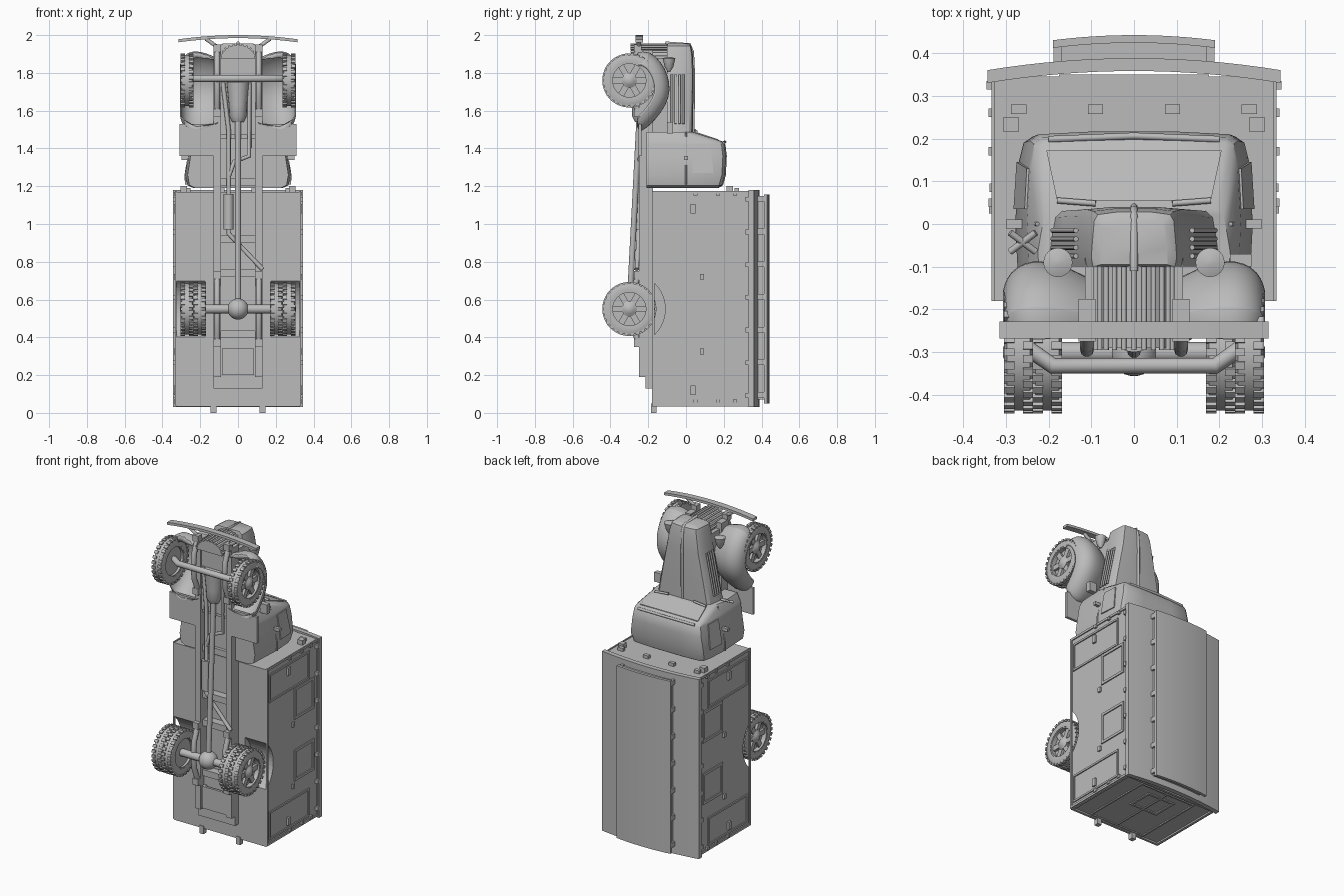
import bpy, bmesh
from math import pi, sin, cos, radians
from mathutils import Matrix, Vector

cube = bpy.data.objects.get("Cube")
if cube:
    bpy.data.objects.remove(cube)

paint = bpy.data.materials.new("plain_grey")
paint.use_nodes = True
GREY = (0.5, 0.5, 0.5, 1)
paint.diffuse_color = GREY
for node in paint.node_tree.nodes:
    if node.type == 'BSDF_PRINCIPLED':
        node.inputs["Base Color"].default_value = GREY


def link(name, data):
    obj = bpy.data.objects.new(name, data)
    data.materials.append(paint)
    bpy.context.scene.collection.objects.link(obj)
    return obj


def finish(name, bm, smooth=True):
    bmesh.ops.recalc_face_normals(bm, faces=bm.faces[:])
    mesh = bpy.data.meshes.new(name)
    bm.to_mesh(mesh)
    bm.free()
    if smooth:
        mesh.shade_smooth()
        mesh.set_sharp_from_angle(angle=radians(35))
    return link(name, mesh)


def loft(name, rings, wrap=False, smooth=True):
    """Skin closed rings of equal length; cap the ends unless wrapped."""
    bm = bmesh.new()
    rows = [[bm.verts.new(p) for p in ring] for ring in rings]
    n = len(rows[0])
    pairs = list(zip(rows, rows[1:])) + ([(rows[-1], rows[0])] if wrap else [])
    for a, b in pairs:
        for i in range(n):
            j = (i + 1) % n
            bm.faces.new((a[i], a[j], b[j], b[i]))
    if not wrap:
        bm.faces.new(rows[0])
        bm.faces.new(rows[-1])
    return finish(name, bm, smooth)


def lathe(name, profile, axis, centre, n=32, wrap=False):
    """Spin (distance along axis, radius) points about the x or z axis."""
    rings = []
    for a, r in profile:
        ring = []
        for k in range(n):
            c, s = r * cos(2 * pi * k / n), r * sin(2 * pi * k / n)
            p = (a, c, s) if axis == 'x' else (c, s, a)
            ring.append(Vector(centre) + Vector(p))
        rings.append(ring)
    return loft(name, rings, wrap)


def blocks(name, specs):
    """One mesh of boxes, each (centre, size, turn about x)."""
    bm = bmesh.new()
    for centre, size, turn in specs:
        m = Matrix.Translation(centre) @ Matrix.Rotation(turn, 4, 'X') @ Matrix.Diagonal((*size, 1))
        bmesh.ops.create_cube(bm, size=1, matrix=m)
    return finish(name, bm, False)


def span(x0, x1, y0, y1, z0, z1):
    return (((x0 + x1) / 2, (y0 + y1) / 2, (z0 + z1) / 2),
            (abs(x1 - x0), abs(y1 - y0), abs(z1 - z0)), 0)


def box(name, *limits):
    return blocks(name, [span(*limits)])


def tube(name, points, radius):
    curve = bpy.data.curves.new(name, 'CURVE')
    curve.dimensions = '3D'
    curve.bevel_depth, curve.bevel_resolution, curve.use_fill_caps = radius, 3, True
    spline = curve.splines.new('POLY')
    spline.points.add(len(points) - 1)
    for sp, p in zip(spline.points, points):
        sp.co = (*p, 1)
    return link(name, curve)


def frame(name, axis, at, u0, u1, v0, v1, t, d=.007):
    """Rectangular trim on a side wall (axis x) or end wall (axis z)."""
    bars = [(u0, u0 + t, v0, v1), (u1 - t, u1, v0, v1),
            (u0, u1, v0, v0 + t), (u0, u1, v1 - t, v1)]
    return blocks(name, [span(at, at + d, *b) if axis == 'x' else span(*b, at, at + d) for b in bars])


def section(z, w, top, bottom):
    """Rounded body cross-section."""
    half = [(w * .96, bottom), (w, min(0, top - .1)), (w * .97, top - .06),
            (w * .93, top - .015), (w * .85, top), (w * .4, top + .006)]
    return [(x, y, z) for x, y in half] + [(-x, y, z) for x, y in reversed(half)]


def arch(name, w, low, rise, thick, z0, z1):
    """Curved roof slab."""
    xs = [w * (k / 8 - 1) for k in range(17)]
    crown = [(x, low + rise * (1 - (x / w) ** 2)) for x in xs]
    outline = [(x, y + thick) for x, y in crown] + [(x, y) for x, y in reversed(crown)]
    return loft(name, [[(x, y, z) for x, y in outline] for z in (z0, z1)])


AXLE_Y, REAR_Z, FRONT_Z = -.30, .55, 1.76


def wheel(name, x, z, side):
    c = (x, AXLE_Y, z)
    lathe(name + "_tyre", [(-.032, .095), (-.034, .118), (-.027, .136), (.027, .136),
                           (.034, .118), (.032, .095)], 'x', c, 40, True)
    lugs = []
    for k in range(56):
        t = 2 * pi * k / 56
        lugs.append(((x + (.022 if k % 2 else -.022), AXLE_Y + .136 * cos(t), z + .136 * sin(t)),
                     (.024, .014, .018), t))
    blocks(name + "_tread", lugs)
    lathe(name + "_rim", [(side * a, r) for a, r in
          ((-.03, .088), (.03, .088), (.03, .098), (-.03, .098))], 'x', c, 32, True)
    lathe(name + "_disc", [(-side * .015, .093), (side * .002, .093)], 'x', c)
    blocks(name + "_spokes", [((x + side * .01, AXLE_Y + .06 * cos(k * pi / 3), z + .06 * sin(k * pi / 3)),
                               (.016, .062, .032), k * pi / 3) for k in range(6)])
    lathe(name + "_hub", [(side * a, r) for a, r in
          ((0, .04), (.02, .04), (.03, .024), (.036, .012))], 'x', c, 20)


# Cargo body, with the wheel arches in its side bays
box("body_core", -.175, .175, -.18, .35, .045, 1.17)
bay = [(-.18, .045), (.345, .045), (.345, 1.17), (-.18, 1.17)]
for k in range(15):
    t = radians(50.8 * (1 - k / 7))
    bay.append((AXLE_Y + .19 * cos(t), REAR_Z + .19 * sin(t)))
arch("body_roof", .343, .33, .028, .03, .03, 1.18)
box("raised_roof_walls", -.175, .175, .36, .425, .07, 1.14)
arch("raised_roof", .19, .412, .012, .018, .05, 1.155)

# Cargo body front and back trim
blocks("front_markers", [span(x - .018, x + .018, .257, .28, 1.165, 1.19) for x in (-.27, -.09, .09, .27)])
frame("back_trim", 'z', .035, -.327, .327, -.18, .34, .015, .012)
frame("back_door", 'z', .038, -.2, .2, -.16, .31, .01)
frame("back_window", 'z', .038, -.1, .1, .08, .25, .015)
box("back_door_seam", -.004, .004, -.16, .31, .039, .046)

for s, side in ((1, "left"), (-1, "right")):
    loft(side + "_body_bay", [[(s * x, y, z) for y, z in bay] for x in (.175, .327)], smooth=False)
    wall, d = s * .326, s * .008
    frame(side + "_wall_trim", 'x', wall, -.18, .34, .04, 1.175, .014, d)
    for n, (z0, z1) in enumerate(((.07, .25), (.95, 1.13))):
        frame(f"{side}_locker_{n}", 'x', wall, -.155, .25, z0, z1, .012, d)
        mid = (z0 + z1) / 2 + (.04 if n else -.04)
        box(f"{side}_locker_handle_{n}", wall, wall + 1.6 * d, .025, .05, mid - .025, mid + .025)
    for n, z0 in enumerate((.35, .745)):
        frame(f"{side}_window_{n}", 'x', wall, .1, .3, z0, z0 + .2, .016, d)
        box(f"{side}_window_clip_{n}", wall, wall + 1.5 * d, .075, .095, z0 - .04, z0 - .01)
    steps = [.08 + .173 * k for k in range(7)]
    blocks(side + "_roof_clips", [span(s * .325, s * .345, .315, .335, z, z + .025) for z in steps])
    blocks(side + "_raised_roof_clips", [span(s * .17, s * .188, .375, .425, z, z + .03) for z in steps])
    blocks(side + "_wall_clips", [span(wall, s * .34, y, y + .02, z, z + .02)
                                  for y in (.04, .16, .25) for z in (.05, 1.15)])
    box(side + "_front_lamp", s * .27, s * .305, .215, .25, 1.16, 1.2)
    box(side + "_back_stub", s * .115, s * .145, -.185, -.155, 0, .05)

    # Wheels
    wheel(side + "_front_wheel", s * .27, FRONT_Z, s)
    wheel(side + "_rear_outer_wheel", s * .27, REAR_Z, s)
    wheel(side + "_rear_inner_wheel", s * .203, REAR_Z, s)

    # Front fender: crown section swept around the wheel
    path = [(-.27, 1.915), (-.19, 1.92), (-.13, 1.86), (-.093, 1.79), (-.08, 1.71),
            (-.1, 1.63), (-.165, 1.545), (-.215, 1.5), (-.255, 1.48)]
    crown = [(.09, .05), (.15, .018), (.2, .003), (.24, 0), (.275, .015), (.298, .04), (.31, .08)]
    rings = []
    for y, z in path:
        inward = (Vector((0, -.29, 1.71)) - Vector((0, y, z))).normalized()
        shell = crown + [(x - .006, drop + .01) for x, drop in reversed(crown)]
        rings.append([Vector((s * x, y, z)) + inward * drop for x, drop in shell])
    fender = loft(side + "_front_fender", rings)
    fender.modifiers.new("round", 'SUBSURF').levels = 1
    fender.modifiers["round"].render_levels = 1
    box(side + "_running_board", s * .13, s * .31, -.252, -.235, 1.36, 1.53)
    lathe(side + "_headlight", [(-.06, .006), (-.035, .022), (0, .031), (.012, .034), (.014, .028), (.02, .008)],
          'z', (s * .178, -.09, 1.865), 24)

    # Cab side glass, belt line and hinge
    glass = [(.278, .035, 1.27), (.252, .035, 1.42), (.247, .13, 1.42), (.271, .145, 1.27)]
    loft(side + "_door_glass", [[(s * (x + o), y, z) for x, y, z in glass] for o in (-.004, .004)], smooth=False)
    tube(side + "_belt_line", [(s * .276, 0, 1.21), (s * .279, 0, 1.26), (s * .226, 0, 1.48)], .005)
    box(side + "_door_hinge", s * .255, s * .3, -.01, .01, 1.34, 1.36)
    tube(side + "_wiper", [(s * .18, .055, 1.49), (s * .09, .048, 1.495)], .007)
    for k in range(4):
        y = -.015 - .02 * k
        tube(f"{side}_hood_louver_{k}", [(s * .19, y, 1.53), (s * .136, y, 1.79)], .006)

    # Chassis rail, springs and bumper bracket
    box(side + "_rail", s * .09, s * .13, -.25, -.175, .19, 1.92)
    for part, z, half in (("front", FRONT_Z, .17), ("rear", REAR_Z, .18)):
        tube(f"{side}_{part}_spring", [(s * .11, -.25, z - half), (s * .11, -.285, z - half / 2),
             (s * .11, -.295, z), (s * .11, -.285, z + half / 2), (s * .11, -.25, z + half)], .016)
        blocks(f"{side}_{part}_shackles", [span(s * .09, s * .13, -.275, -.235, e - .02, e + .02)
                                           for e in (z - half, z + half)])
    tube(side + "_bumper_bracket", [(s * .11, -.25, 1.9), (s * .12, -.25, 1.945), (s * .17, -.25, 1.98)], .011)

# Cab and windshield
loft("cab", [section(z, w, top, -.21) for z, w, top in (
    (1.19, .235, .165), (1.205, .268, .19), (1.26, .278, .205), (1.36, .262, .21),
    (1.42, .2525, .203), (1.437, .25, .188), (1.487, .225, .035))])
pane = [(-.18, .055), (.18, .055), (.205, .172), (-.205, .172)]
loft("windshield", [[(x, y, 1.487 - (y - .035) * .33 + o) for x, y in pane] for o in (-.004, .006)], smooth=False)
tube("visor_lip", [(-.2, .198, 1.43), (0, .206, 1.434), (.2, .198, 1.43)], .008)

# Hood, nose strip and grille
loft("hood", [section(z, w, top, low) for z, w, top, low in (
    (1.475, .2, .03, -.1), (1.6, .175, .032, -.1), (1.8, .13, .034, -.1),
    (1.9, .112, .03, -.1), (1.943, .1, .022, -.1), (1.956, .08, .005, -.095))])
tube("hood_ridge", [(0, .037, 1.49), (0, .039, 1.8), (0, .034, 1.91), (0, .018, 1.95), (0, -.11, 1.958)], .009)
box("engine_bay", -.115, .115, -.24, -.08, 1.47, 1.88)
arc = [pi * k / 16 for k in range(17)]
loft("grille_shell", [[(.09 * cos(t), y, 1.875 + .072 * sin(t)) for t in arc] for y in (-.29, -.09)])
for k in range(1, 12):
    t = pi * k / 12
    x, z = .092 * cos(t), 1.875 + .075 * sin(t)
    tube(f"grille_bar_{k}", [(x, -.295, z), (x, -.1, z)], .006)

# Bumper
rings = []
for k in range(13):
    x = .315 * (k / 6 - 1)
    z = 1.992 - .022 * (x / .315) ** 2
    rings.append([(x, y, z + o) for y, o in ((-.268, -.008), (-.228, -.008), (-.228, .008), (-.268, .008))])
loft("bumper", rings)

# Axles, driveline and exhaust
tube("front_axle", [(-.25, -.29, 1.77), (-.19, -.332, 1.77), (.19, -.332, 1.77), (.25, -.29, 1.77)], .019)
tube("rear_axle", [(-.25, AXLE_Y, REAR_Z), (.25, AXLE_Y, REAR_Z)], .024)
lathe("differential", [(.056 * -cos(t), max(.004, .056 * sin(t))) for t in arc], 'z', (0, AXLE_Y, REAR_Z))
tube("driveshaft", [(0, -.245, 1.6), (0, AXLE_Y, REAR_Z)], .016)
lathe("gearbox", [(1.54, .03), (1.57, .045), (1.63, .048), (1.75, .06)], 'z', (0, -.24, 0), 20)
tube("left_exhaust", [(.06, -.24, 1.75), (.06, -.24, 1.36), (-.02, -.25, 1.33), (-.05, -.25, 1.25)], .012)
tube("right_exhaust", [(-.08, -.24, 1.75), (-.05, -.25, 1.5), (-.05, -.25, .95), (.13, -.26, .76)], .012)
tube("muffler", [(-.05, -.25, 1.16), (-.05, -.25, .97)], .027)
blocks("cross_members", [span(-.1, .1, -.23, -.18, z, z + .04) for z in (.4, .72, .9, 1.2, 1.45)])
box("tail_plate", -.13, .13, -.215, -.175, .13, .4)
frame("tail_tray", 'z', .2, -.085, .085, -.245, -.2, .015, .14)

# Cowl fittings
tube("right_step_brace_a", [(-.29, -.065, 1.5), (-.23, -.02, 1.52)], .008)
tube("right_step_brace_b", [(-.23, -.065, 1.5), (-.29, -.02, 1.52)], .008)
box("left_horn", .225, .275, -.1, -.07, 1.48, 1.54)
